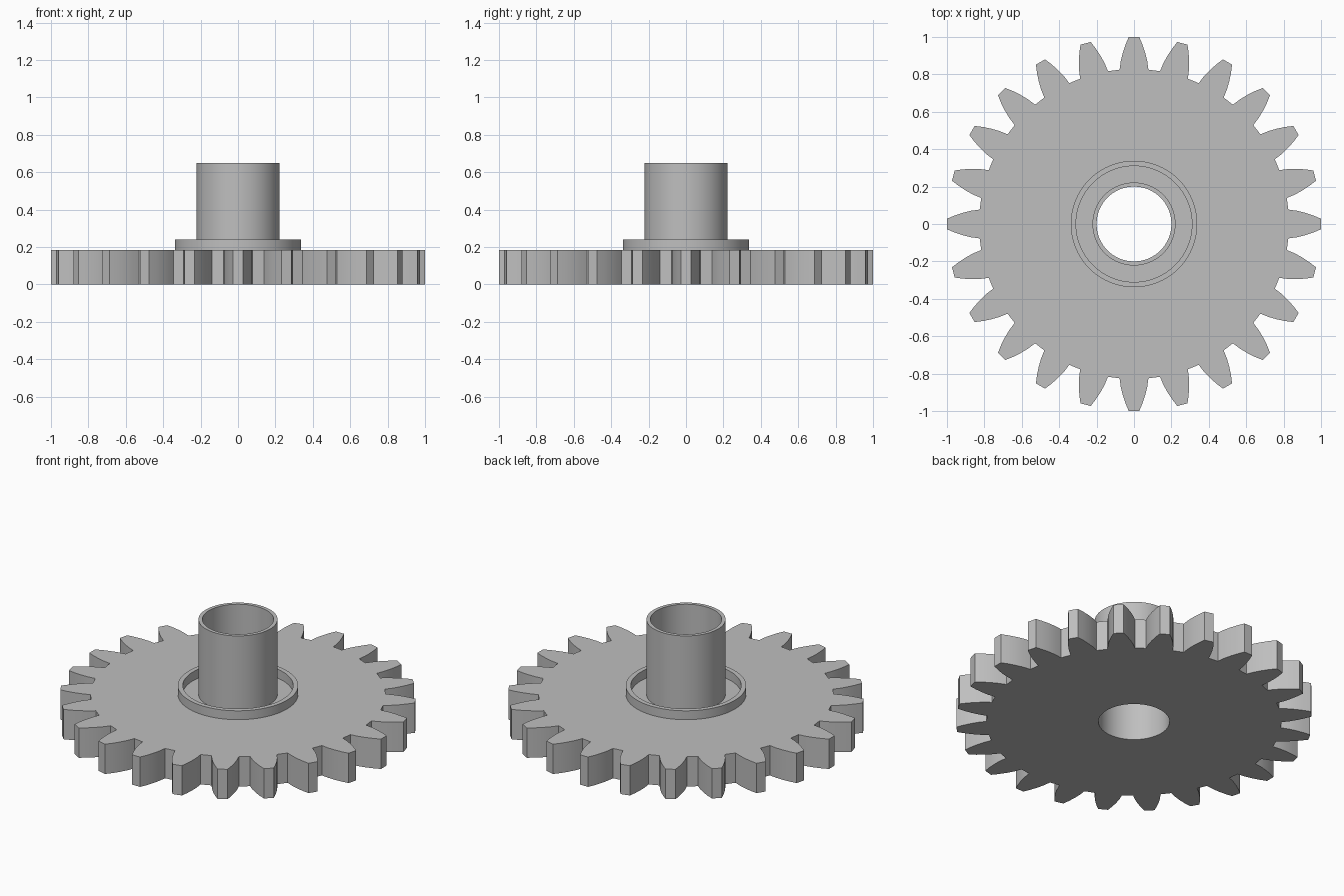
import bpy, bmesh, math

cube = bpy.data.objects.get("Cube")
if cube:
    bpy.data.objects.remove(cube, do_unlink=True)

TEETH = 24
BORE = 0.2
SEGMENTS = 96
GEAR_TOP = 0.185

steel = bpy.data.materials.new("grey_metal")
grey = (0.52, 0.52, 0.52, 1)
steel.diffuse_color = grey
steel.use_nodes = True
steel.node_tree.nodes["Principled BSDF"].inputs["Base Color"].default_value = grey


def finish(name, bm):
    bmesh.ops.recalc_face_normals(bm, faces=bm.faces)
    mesh = bpy.data.meshes.new(name)
    bm.to_mesh(mesh)
    bm.free()
    mesh.materials.append(steel)
    obj = bpy.data.objects.new(name, mesh)
    bpy.context.collection.objects.link(obj)
    bpy.ops.object.select_all(action="DESELECT")
    obj.select_set(True)
    bpy.context.view_layer.objects.active = obj
    bpy.ops.object.shade_smooth_by_angle(angle=math.radians(25))
    return obj


def circle(radius):
    return [(radius * math.cos(math.tau * i / SEGMENTS),
             radius * math.sin(math.tau * i / SEGMENTS)) for i in range(SEGMENTS)]


def ring_prism(name, outer, inner, z0, z1):
    """Extrude the area between two closed outlines."""
    bm = bmesh.new()
    edges = []
    for outline in (outer, inner):
        verts = [bm.verts.new((x, y, z0)) for x, y in outline]
        edges += [bm.edges.new((v, verts[i - 1])) for i, v in enumerate(verts)]
    bmesh.ops.triangle_fill(bm, edges=edges, use_beauty=True, normal=(0, 0, 1))
    base = list(bm.faces)
    top = bmesh.ops.extrude_face_region(bm, geom=base, use_keep_orig=True)["geom"]
    moved = [g for g in top if isinstance(g, bmesh.types.BMVert)]
    bmesh.ops.translate(bm, verts=moved, vec=(0, 0, z1 - z0))
    return finish(name, bm)


# Toothed wheel: one curved flank (radial, half width), mirrored and repeated
flank = [(0.825, 0.077), (0.87, 0.071), (0.915, 0.06), (0.96, 0.045), (1.0, 0.028)]
tooth = [(r, -w) for r, w in flank] + [(r, w) for r, w in reversed(flank)]
outline = []
for i in range(TEETH):
    c, s = math.cos(math.tau * i / TEETH), math.sin(math.tau * i / TEETH)
    outline += [(x * c - y * s, x * s + y * c) for x, y in tooth]
ring_prism("toothed_wheel", outline, circle(BORE), 0, GEAR_TOP)

# Raised collar and hollow hub tube
ring_prism("collar", circle(0.338), circle(0.31), GEAR_TOP, 0.24)
ring_prism("hub_tube", circle(0.222), circle(BORE), GEAR_TOP, 0.65)
